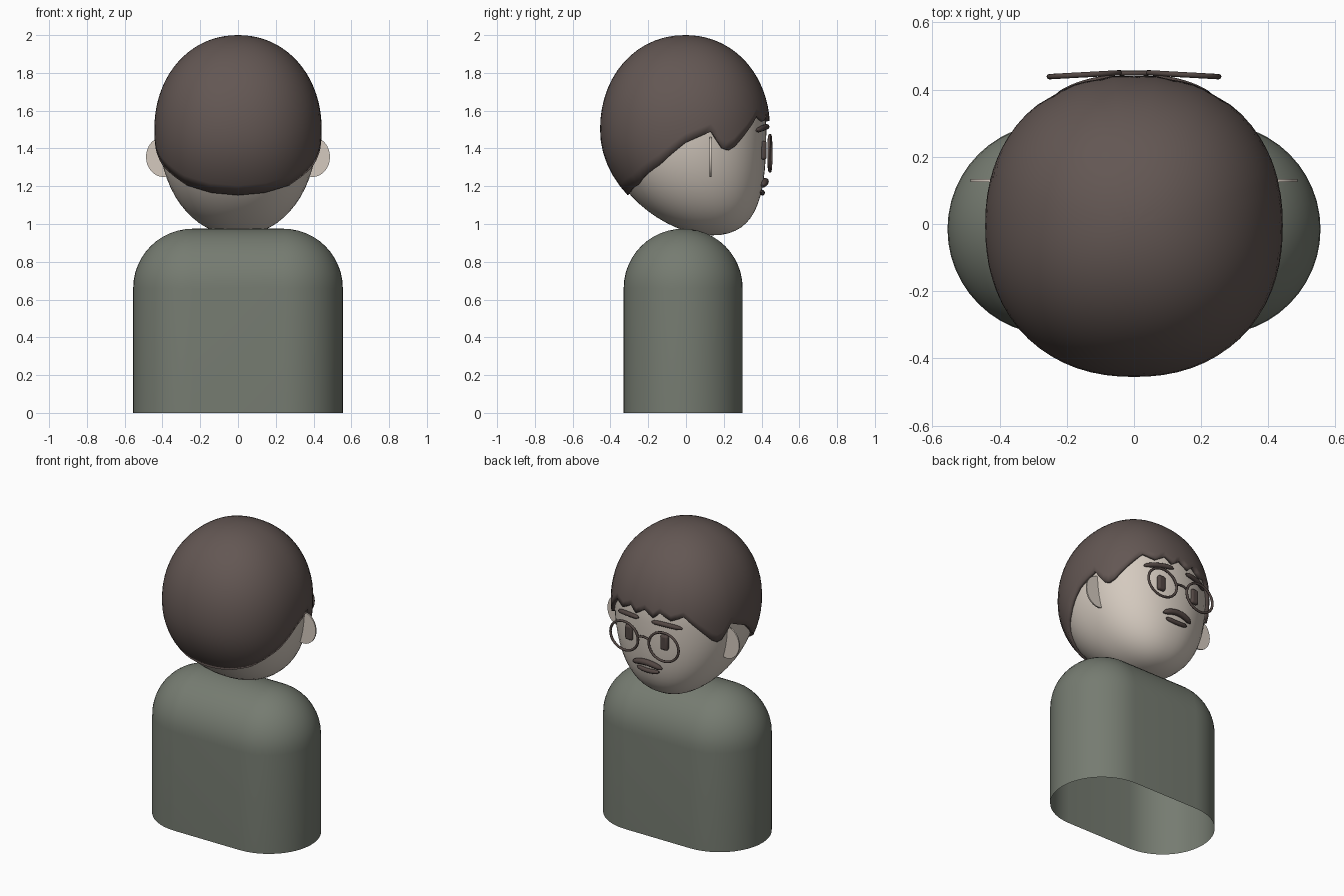
import bpy, bmesh, math
from mathutils import Vector

if "Cube" in bpy.data.objects:
    bpy.data.objects.remove(bpy.data.objects["Cube"])


def material(name, rgb):
    m = bpy.data.materials.new(name)
    m.diffuse_color = (*rgb, 1)
    m.use_nodes = True
    m.node_tree.nodes["Principled BSDF"].inputs["Base Color"].default_value = m.diffuse_color
    return m


SKIN = material("skin", (0.66, 0.59, 0.52))
HAIR = material("dark brown hair", (0.125, 0.095, 0.087))
CLOTH = material("grey green cloth", (0.18, 0.2, 0.165))
DARK = material("dark brown features", (0.085, 0.062, 0.056))


def finish(ob, mat, angle=40):
    ob.data.materials.append(mat)
    bpy.ops.object.select_all(action='DESELECT')
    ob.select_set(True)
    bpy.context.view_layer.objects.active = ob
    bpy.ops.object.shade_smooth_by_angle(angle=math.radians(angle))
    return ob


def rows_mesh(name, rows, mat):
    """Skin a list of closed rings of points."""
    bm = bmesh.new()
    rings = [[bm.verts.new(p) for p in r] for r in rows]
    n = len(rows[0])
    for a, b in zip(rings, rings[1:]):
        for i in range(n):
            j = (i + 1) % n
            bm.faces.new((a[i], a[j], b[j], b[i]))
    bmesh.ops.remove_doubles(bm, verts=bm.verts, dist=1e-5)
    bmesh.ops.recalc_face_normals(bm, faces=bm.faces)
    me = bpy.data.meshes.new(name)
    bm.to_mesh(me)
    bm.free()
    ob = bpy.data.objects.new(name, me)
    bpy.context.collection.objects.link(ob)
    return finish(ob, mat)


# Head form: squarish ellipsoid whose chin is pushed forward (+y is the face side)
N, ZC, LOW = 2.2, 1.5, 0.56


def level(z, up):
    t = min(1, abs(z - ZC) / (up if z > ZC else LOW))
    scale = max(0, 1 - t ** 2.08) ** (1 / 2.08)
    shift = -0.005 + (0.145 * t * t if z < ZC else 0)
    return scale, shift


def skull(a, z, rx, ry, up):
    s, shift = level(z, up)
    sx, cy = math.sin(a), math.cos(a)
    r = s * (abs(sx / rx) ** N + abs(cy / ry) ** N) ** (-1 / N)
    return (r * sx, r * cy + shift, z)


def face_y(x, z):
    s, shift = level(z, 0.48)
    return shift + 0.43 * s * max(0, 1 - (abs(x) / (0.42 * s)) ** N) ** (1 / N)


def height(phi, up):
    return ZC + math.sin(phi) * (up if phi > 0 else LOW)


# Torso: stadium section with a rounded top, open underneath
def stadium(r, z, half=0.24, n=24):
    pts = []
    for side in (1, -1):
        for i in range(n + 1):
            a = math.pi * (i / n - 0.5)
            pts.append((side * (half + r * math.cos(a)), side * r * math.sin(a) - 0.015, z))
    return pts


rows_mesh("torso", [stadium(0.315, 0)] +
          [stadium(0.315 * math.cos(p), 0.66 + 0.315 * math.sin(p))
           for p in (math.pi / 2 * i / 12 for i in range(13))], CLOTH)

# Head
angles = [math.tau * i / 48 for i in range(48)]
rows_mesh("head", [[skull(a, height(math.pi * (i / 32 - 0.5), 0.48), 0.42, 0.43, 0.48)
                    for a in angles] for i in range(33)], SKIN)

# Hair cap: lower edge follows (degrees from the face centre, height)
edge = [(0, 1.585), (8, 1.545), (14, 1.585), (23, 1.545), (33, 1.575), (55, 1.41), (60, 1.39),
        (64, 1.4), (72, 1.49), (90, 1.43), (110, 1.315), (137, 1.205), (158, 1.165), (180, 1.152)]
half = []
for (a0, z0), (a1, z1) in zip(edge, edge[1:]):
    k = math.ceil((a1 - a0) / 6)
    half += [(a0 + (a1 - a0) * i / k, z0 + (z1 - z0) * i / k) for i in range(k)]
half.append(edge[-1])
outline = half + [(360 - a, z) for a, z in half[-2:0:-1]]


def hair_point(a, z, t):
    d = (z - ZC) / (0.5 if z > ZC else LOW)
    phi = math.pi / 2 + (math.asin(d) - math.pi / 2) * t
    return skull(math.radians(a), height(phi, 0.5), 0.443, 0.45, 0.5)


hair = rows_mesh("hair", [[hair_point(a, z, i / 20) for a, z in outline]
                          for i in range(21)], HAIR)
solid = hair.modifiers.new("thickness", 'SOLIDIFY')
solid.thickness, solid.offset = 0.03, -1

# Ears: thin oval plates
for side, word in ((1, "right"), (-1, "left")):
    bpy.ops.mesh.primitive_cylinder_add(vertices=32, radius=1, depth=1,
                                        location=(side * 0.395, 0.13, 1.355),
                                        rotation=(math.pi / 2, 0, 0))
    ear = bpy.context.object
    ear.name = word + "_ear"
    ear.scale = (0.092, 0.106, 0.009)
    finish(ear, SKIN)


def tube(name, pts, radius, cyclic=False, taper=False):
    cu = bpy.data.curves.new(name, 'CURVE')
    cu.dimensions = '3D'
    cu.bevel_depth, cu.bevel_resolution, cu.use_fill_caps = radius, 3, True
    sp = cu.splines.new('POLY')
    sp.points.add(len(pts) - 1)
    sp.use_cyclic_u = cyclic
    for i, p in enumerate(pts):
        sp.points[i].co = (*p, 1)
        if taper:
            u = 2 * i / (len(pts) - 1) - 1
            sp.points[i].radius = 0.35 + 0.65 * math.sqrt(1 - u ** 4)
    ob = bpy.data.objects.new(name, cu)
    bpy.context.collection.objects.link(ob)
    bpy.ops.object.select_all(action='DESELECT')
    ob.select_set(True)
    bpy.context.view_layer.objects.active = ob
    bpy.ops.object.convert(target='MESH')
    return finish(bpy.context.object, DARK, 50)


def face_bar(name, x0, x1, zfun, radius, lift=0.008, n=12):
    xs = [x0 + (x1 - x0) * i / n for i in range(n + 1)]
    return tube(name, [(x, face_y(x, zfun(x)) + lift, zfun(x)) for x in xs],
                radius, taper=True)


for side, word in ((1, "right"), (-1, "left")):
    # Spectacle rims, angled slightly backwards at the outside
    ring = []
    for i in range(40):
        a = math.tau * i / 40
        x = 0.146 + 0.106 * math.cos(a)
        ring.append((side * x, 0.45 - 0.055 * (x - 0.04), 1.375 + 0.095 * math.sin(a)))
    tube(word + "_spectacle_rim", ring, 0.008, cyclic=True)

    # Eyes
    bpy.ops.mesh.primitive_cube_add(size=1, location=(side * 0.13, face_y(0.13, 1.39) + 0.004, 1.39))
    eye = bpy.context.object
    eye.name = word + "_eye"
    eye.scale = (0.055, 0.03, 0.1)
    bpy.ops.object.transform_apply(location=False, rotation=False, scale=True)
    bev = eye.modifiers.new("round", 'BEVEL')
    bev.width, bev.segments = 0.014, 4
    finish(eye, DARK)

    # Eyebrows
    face_bar(word + "_eyebrow", side * 0.05, side * 0.235,
             lambda x: 1.515 - 0.8 * (abs(x) - 0.07) ** 2, 0.015)

# Spectacle bridge
tube("spectacle_bridge", [(x, 0.449, 1.395 + 0.012 * (1 - (x / 0.044) ** 2))
                          for x in (-0.044, -0.022, 0, 0.022, 0.044)], 0.007)

# Moustache and lower lip
face_bar("moustache", -0.105, 0.105, lambda x: 1.225 - 2.2 * x * x, 0.019, 0.01)
face_bar("lower_lip", -0.08, 0.08, lambda x: 1.165 + 1.2 * x * x, 0.014, 0.006)
